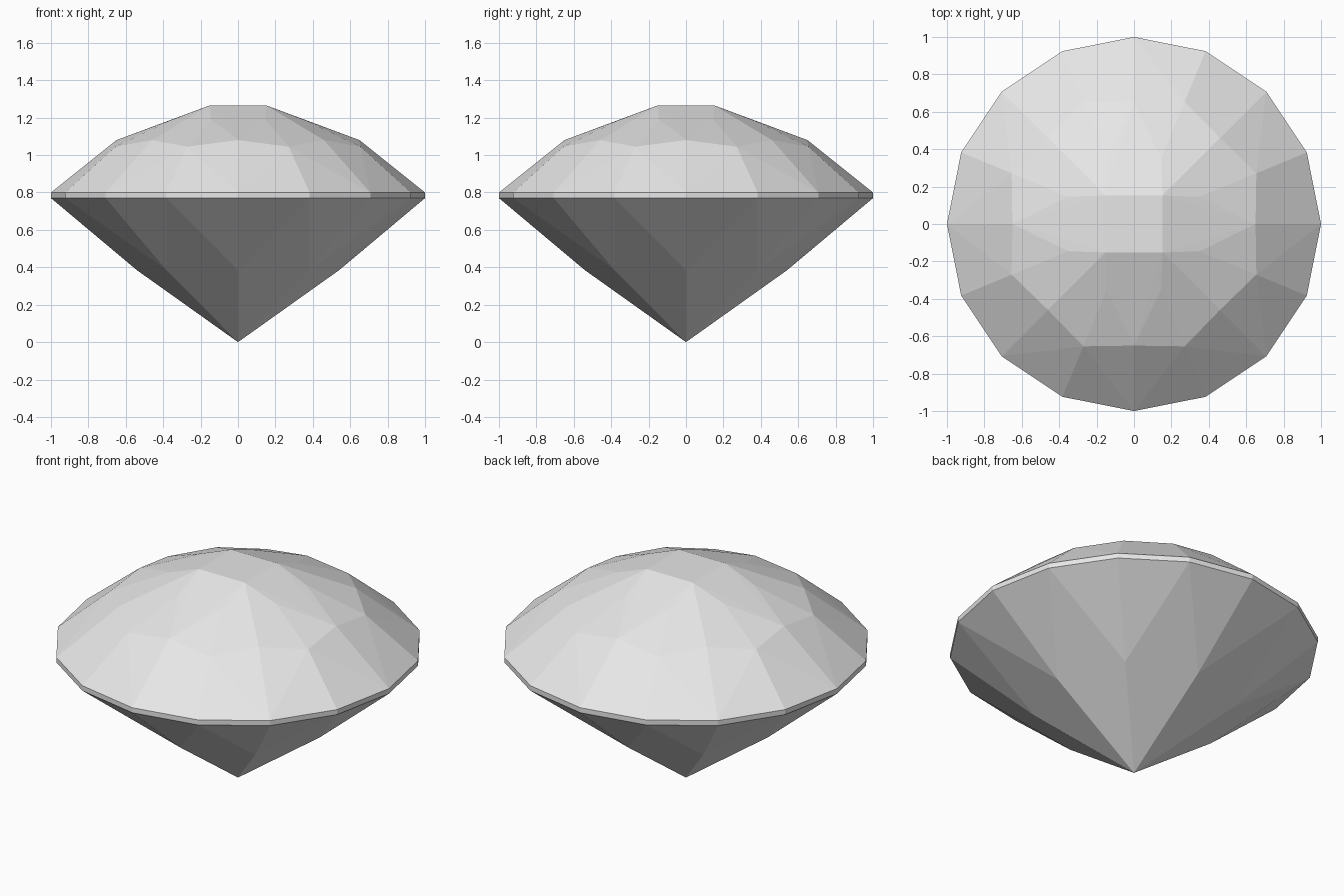
import bpy
import bmesh
from math import cos, sin, pi, radians

cube = bpy.data.objects.get("Cube")
if cube:
    bpy.data.objects.remove(cube, do_unlink=True)


def ring(radius, z, count, start=0.0):
    """Evenly spaced points on a level circle."""
    return [(radius * cos(start + 2 * pi * i / count),
             radius * sin(start + 2 * pi * i / count), z) for i in range(count)]


half = pi / 8
points = []
points += ring(0.216, 1.265, 4, pi / 4)          # square table
points += ring(0.38, 1.19, 8, half)              # star facet corners
points += ring(0.65, 1.08, 8)                    # crown break, main points
points += ring(0.708, 1.045, 8, half)            # crown break, between points
points += ring(1.0, 0.80, 16)                    # girdle top
points += ring(1.0, 0.77, 16)                    # girdle bottom
points += ring(0.541, 0.385, 8)                  # pavilion break
points.append((0, 0, 0))                         # culet

# Wrap the facet corners in a convex skin and merge coplanar triangles
bm = bmesh.new()
for p in points:
    bm.verts.new(p)
bmesh.ops.convex_hull(bm, input=bm.verts[:])
bmesh.ops.dissolve_limit(bm, angle_limit=radians(0.8),
                         verts=bm.verts[:], edges=bm.edges[:])
bmesh.ops.recalc_face_normals(bm, faces=bm.faces[:])
mesh = bpy.data.meshes.new("cut_gem")
bm.to_mesh(mesh)
bm.free()

# Single pale grey material
grey = bpy.data.materials.new("pale_grey")
grey.use_nodes = True
colour = (0.8, 0.8, 0.8, 1)
grey.diffuse_color = colour
grey.node_tree.nodes["Principled BSDF"].inputs["Base Color"].default_value = colour
mesh.materials.append(grey)

gem = bpy.data.objects.new("cut_gem", mesh)
bpy.context.collection.objects.link(gem)
